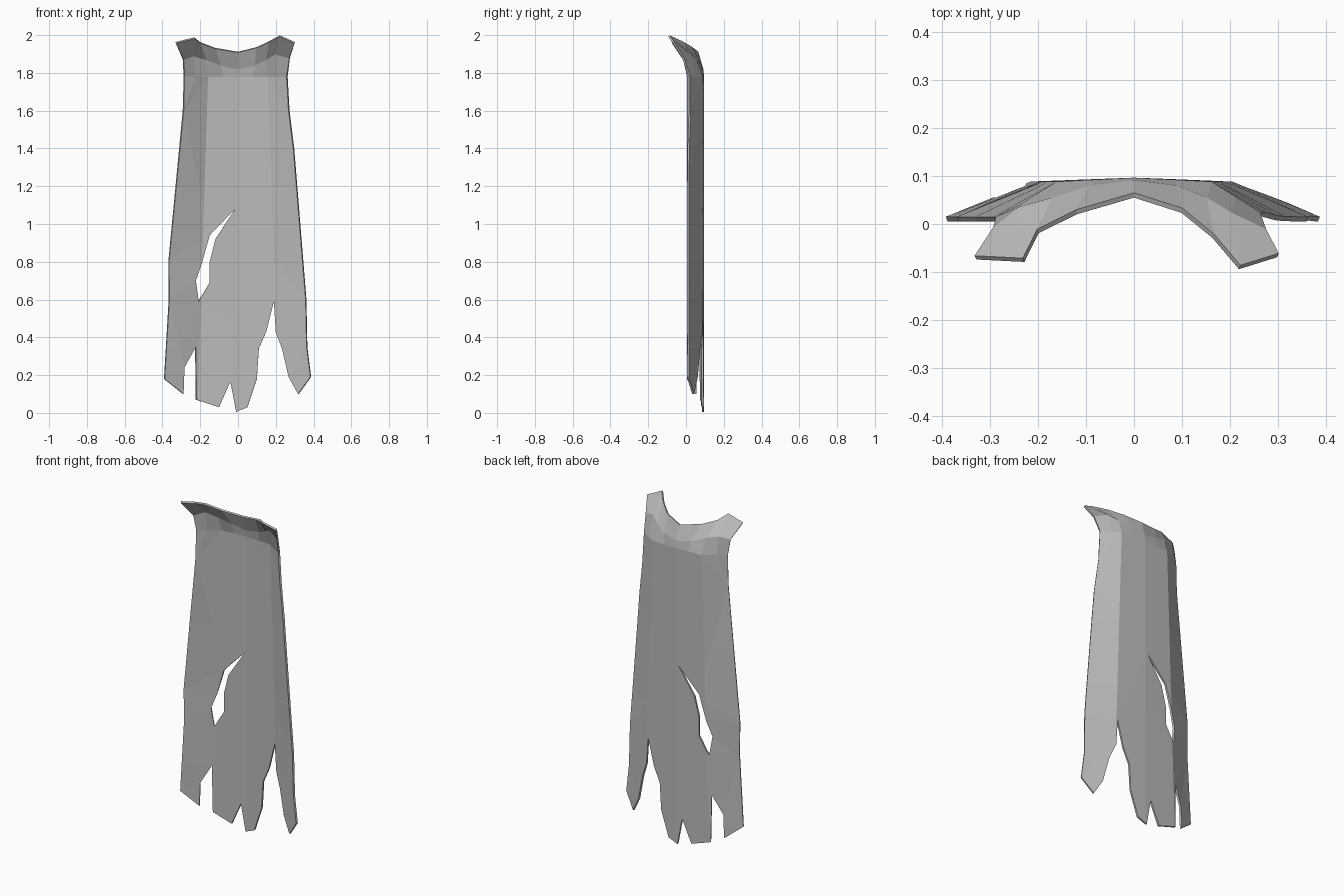
import bpy, bmesh
from mathutils import Vector

cube = bpy.data.objects.get("Cube")
if cube:
    bpy.data.objects.remove(cube)

cloth = bpy.data.materials.new("grey cloth")
cloth.use_nodes = True
cloth.diffuse_color = (0.5, 0.5, 0.5, 1)
cloth.node_tree.nodes["Principled BSDF"].inputs["Base Color"].default_value = cloth.diffuse_color

HEM, NECK = 0.2, 1.78


def fold_x(z):
    """Where the side panel folds away from the back panel."""
    return 0.21 - 0.05 * (z - HEM) / (NECK - HEM)


def drape(x, z):
    """Depth of the cloth: nearly flat back, sides wrapping forward."""
    x, fold = abs(x), fold_x(z)
    if x <= fold:
        return 0.091 - 0.008 * x / fold
    edge = 0.38 - 0.105 * (z - HEM) / (NECK - HEM)
    return max(0.01, 0.083 - 0.073 * (x - fold) / (edge - fold))


# Collar rows, from the neck fold up to the flared tips
base_x = [-.285, -.23, -.16, -.08, 0, .08, .16, .21, .26]
middle = [(-.29, -.01, 1.87), (-.24, .03, 1.89), (-.17, .05, 1.87),
          (-.09, .075, 1.84), (0, .086, 1.82), (.09, .075, 1.84),
          (.15, .05, 1.87), (.2, .02, 1.9), (.273, -.015, 1.88)]
top = [(-.33, -.07, 1.96), (-.23, -.075, 1.985), (-.2, -.015, 1.96),
       (-.12, .025, 1.93), (0, .06, 1.91), (.1, .028, 1.935),
       (.165, -.025, 1.965), (.22, -.09, 1.995), (.3, -.065, 1.96)]

# Ragged outline of the hanging cloth, and the tear in it
ragged = [(.27, 1.6), (.295, 1.4), (.36, .6), (.365, .35), (.385, .19),
          (.32, .1), (.27, .19), (.235, .34), (.2, .43), (.19, .59),
          (.15, .43), (.11, .34), (.1, .18), (.05, .03), (-.01, .005),
          (-.04, .165), (-.1, .03), (-.222, .07), (-.225, .35),
          (-.285, .24), (-.29, .1), (-.39, .18), (-.365, .6),
          (-.367, .8), (-.29, 1.6)]
tear = [(-.015, 1.08), (-.15, .94), (-.19, .8), (-.225, .7), (-.21, .59),
        (-.15, .69), (-.15, .8), (-.12, .92)]

bm = bmesh.new()


def add_loop(points):
    verts = [bm.verts.new((x, 0, z)) for x, z in points]
    return [bm.edges.new((a, b)) for a, b in zip(verts, verts[1:] + verts[:1])]


edges = add_loop([(x, NECK) for x in base_x] + ragged) + add_loop(tear)
bmesh.ops.triangle_fill(bm, edges=edges, use_beauty=True, normal=(0, -1, 0))


def crease(point, normal):
    bmesh.ops.bisect_plane(bm, geom=bm.verts[:] + bm.edges[:] + bm.faces[:],
                           dist=0.0001, plane_co=point, plane_no=normal)


# Vertical folds and a few cross rows
for side in (-1, 0, 1):
    low = Vector((side * fold_x(HEM), 0, HEM))
    high = Vector((side * fold_x(NECK), 0, NECK))
    crease(low, (high - low).cross(Vector((0, 1, 0))))
for z in (0.35, 0.8, 1.2, 1.6):
    crease((0, 0, z), (0, 0, 1))
for v in bm.verts:
    v.co.y = drape(v.co.x, v.co.z)

# Collar
rows = [[(x, drape(x, NECK), NECK) for x in base_x], middle, top]
rows = [[bm.verts.new(p) for p in row] for row in rows]
for low, high in zip(rows, rows[1:]):
    for i in range(len(low) - 1):
        bm.faces.new((low[i], low[i + 1], high[i + 1], high[i]))

bmesh.ops.remove_doubles(bm, verts=bm.verts[:], dist=0.002)
bmesh.ops.recalc_face_normals(bm, faces=bm.faces[:])

mesh = bpy.data.meshes.new("torn_cape")
bm.to_mesh(mesh)
bm.free()
mesh.materials.append(cloth)
cape = bpy.data.objects.new("torn_cape", mesh)
bpy.context.collection.objects.link(cape)

# Cloth thickness
thickness = cape.modifiers.new("thickness", "SOLIDIFY")
thickness.thickness = 0.011
thickness.offset = 0
